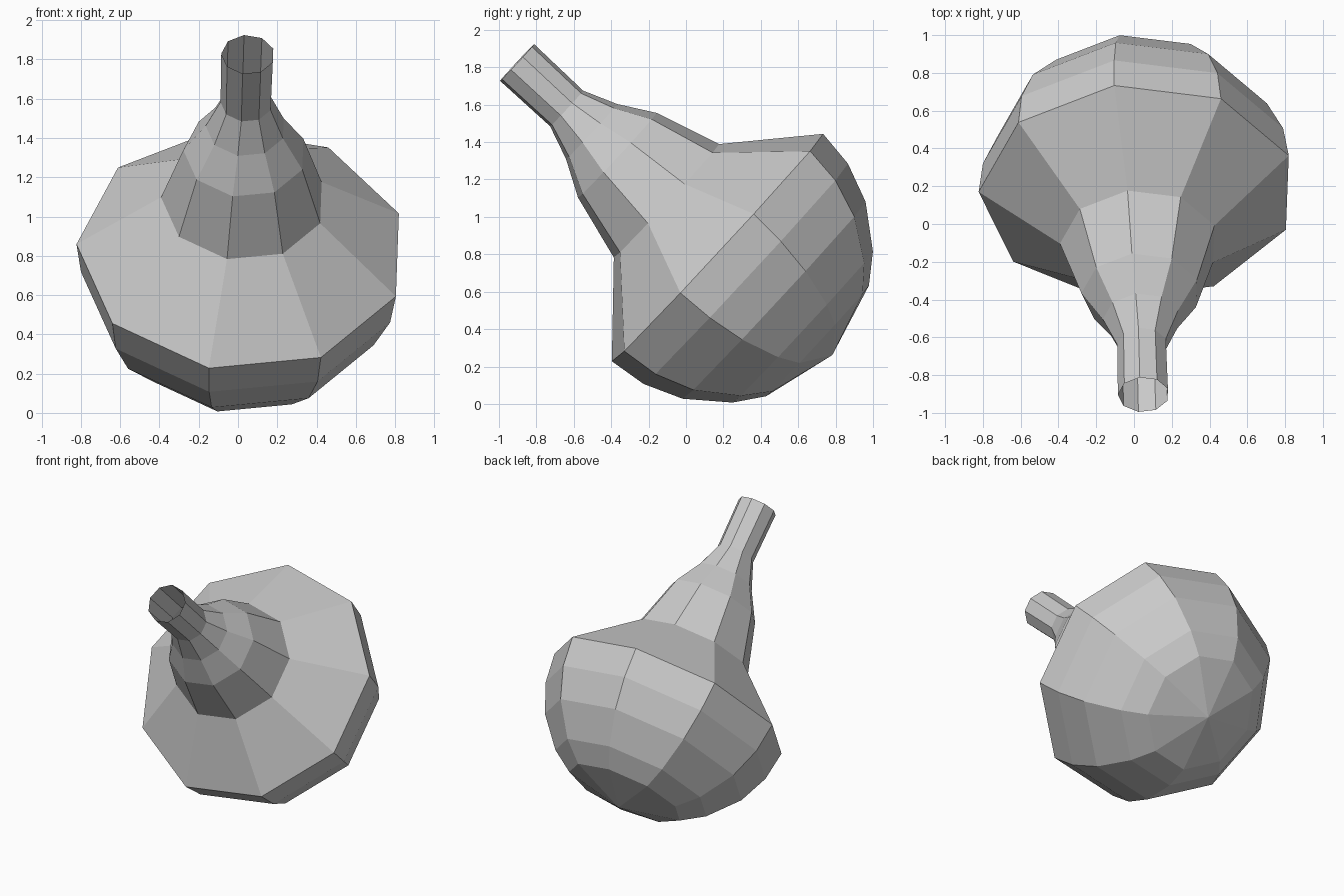
import bpy, bmesh
from math import sin, cos, radians
from mathutils import Vector

if "Cube" in bpy.data.objects:
    bpy.data.objects.remove(bpy.data.objects["Cube"])

SIDES = 9
center = Vector((0.02, 0.168, 0.831))              # middle of the widest ring
axis = Vector((0.021, -0.733, 0.680)).normalized()  # towards the open spout
side = (Vector((1, 0, 0)) - axis * axis.x).normalized()
up = axis.cross(side)

# (distance along axis, radius): spout tip, flared neck, shoulder, round bulb
profile = [(1.462, 0.136), (1.10, 0.132), (0.918, 0.204), (0.73, 0.314), (0.372, 0.42),
           (0, 0.843), (-0.206, 0.816), (-0.413, 0.73), (-0.622, 0.56), (-0.73, 0.41)]
POLE = -0.838


def ring(bm, h, r):
    angles = [radians(-11.5 + 360 * k / SIDES) for k in range(SIDES)]
    return [bm.verts.new(center + axis * h + (side * sin(a) - up * cos(a)) * r) for a in angles]


bm = bmesh.new()
rings = [ring(bm, h, r) for h, r in profile]

# Walls between neighbouring rings; the spout end stays open
for a, b in zip(rings, rings[1:]):
    for i in range(SIDES):
        j = (i + 1) % SIDES
        bm.faces.new((a[j], a[i], b[i], b[j]))

# Shallow fan closing the bulb
pole = bm.verts.new(center + axis * POLE)
for i in range(SIDES):
    bm.faces.new((rings[-1][(i + 1) % SIDES], rings[-1][i], pole))

bmesh.ops.recalc_face_normals(bm, faces=bm.faces)
mesh = bpy.data.meshes.new("bulb_flask")
bm.to_mesh(mesh)
bm.free()
bpy.context.collection.objects.link(bpy.data.objects.new("bulb_flask", mesh))
